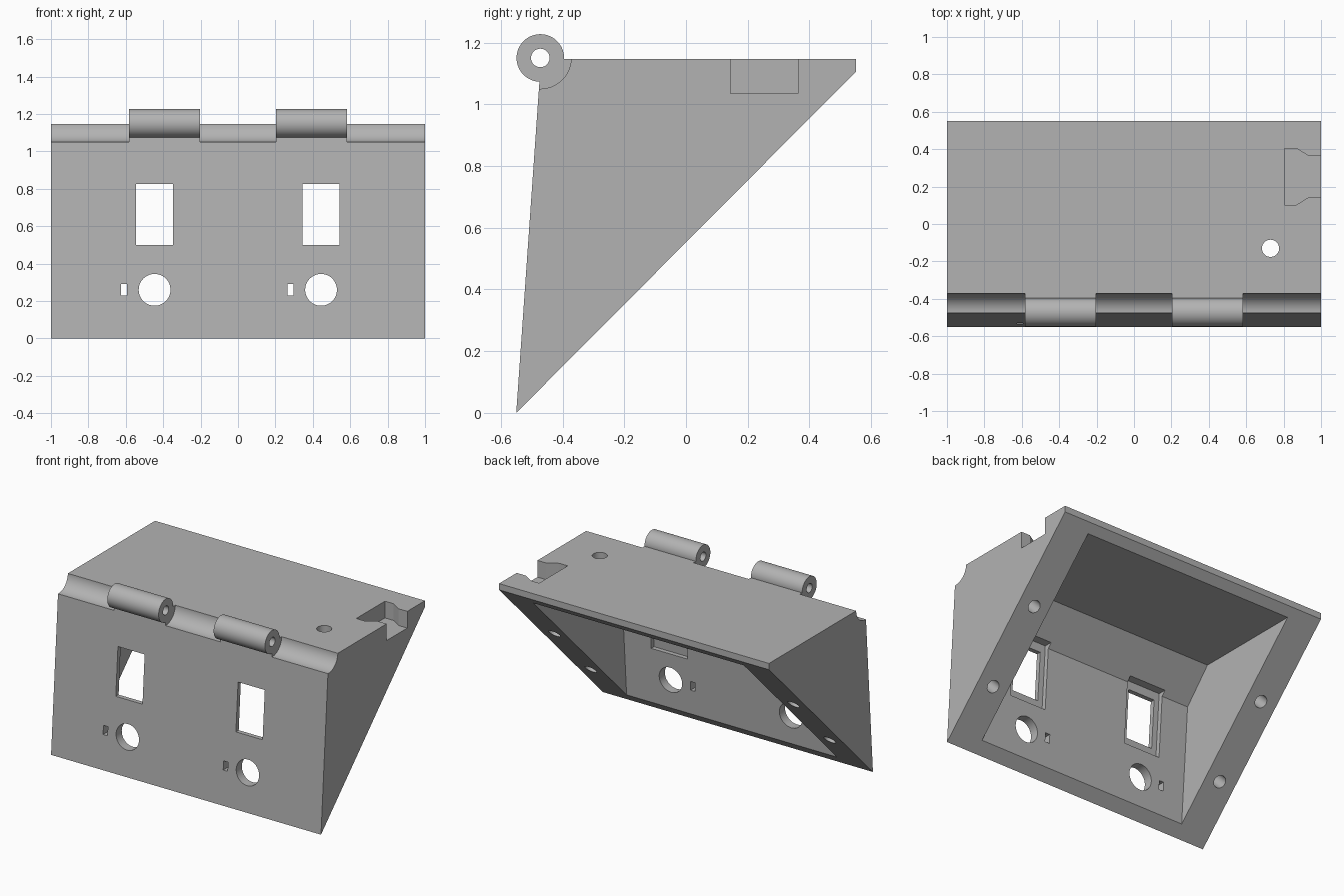
import bpy
import bmesh
from math import radians, pi
from mathutils import Vector, Matrix

if "Cube" in bpy.data.objects:
    bpy.data.objects.remove(bpy.data.objects["Cube"], do_unlink=True)

grey = bpy.data.materials.new("light grey")
grey.use_nodes = True
grey.diffuse_color = (0.45, 0.45, 0.45, 1)
grey.node_tree.nodes["Principled BSDF"].inputs["Base Color"].default_value = (0.45, 0.45, 0.45, 1)


def add_object(name, bm):
    bmesh.ops.recalc_face_normals(bm, faces=bm.faces)
    mesh = bpy.data.meshes.new(name)
    bm.to_mesh(mesh)
    bm.free()
    mesh.materials.append(grey)
    obj = bpy.data.objects.new(name, mesh)
    bpy.context.collection.objects.link(obj)
    return obj


def extrude(name, points, offset):
    bm = bmesh.new()
    face = bm.faces.new([bm.verts.new(p) for p in points])
    made = bmesh.ops.extrude_face_region(bm, geom=[face])["geom"]
    verts = [v for v in made if isinstance(v, bmesh.types.BMVert)]
    bmesh.ops.translate(bm, verts=verts, vec=offset)
    return add_object(name, bm)


def side_prism(name, profile, x0, x1):
    return extrude(name, [(x0, y, z) for y, z in profile], (x1 - x0, 0, 0))


def box(name, low, high):
    return side_prism(name, [(low[1], low[2]), (high[1], low[2]),
                             (high[1], high[2]), (low[1], high[2])], low[0], high[0])


def cylinder(name, start, end, radius, sides=48):
    start, end = Vector(start), Vector(end)
    axis = end - start
    turn = axis.to_track_quat("Z", "Y").to_matrix().to_4x4()
    bm = bmesh.new()
    bmesh.ops.create_cone(bm, cap_ends=True, segments=sides, radius1=radius, radius2=radius,
                          depth=axis.length, matrix=Matrix.Translation((start + end) / 2) @ turn)
    return add_object(name, bm)


def combine(target, tool, operation="DIFFERENCE"):
    mod = target.modifiers.new("combine", "BOOLEAN")
    mod.operation = operation
    mod.solver = "EXACT"
    mod.object = tool
    bpy.ops.object.select_all(action="DESELECT")
    bpy.context.view_layer.objects.active = target
    target.select_set(True)
    bpy.ops.object.modifier_apply(modifier=mod.name)
    bpy.data.objects.remove(tool, do_unlink=True)


TOP = 1.147
HINGE_Y, HINGE_Z = -0.472, 1.15
FRONT_SLOPE = 0.07


def front_y(z, inset):
    return -0.55 + FRONT_SLOPE * z + inset


# Wedge housing, hollow and open on the slanted underside
body = side_prism("housing", [(-0.55, 0), (front_y(TOP, 0), TOP), (0.55, TOP), (0.55, 1.105)], -1, 1)
cavity = [(front_y(-0.1, 0.06), -0.1), (front_y(0.06, 0.06), 0.06),
          (front_y(0.85, 0.06), 0.85), (-0.245, 1.057), (0.503, 1.057), (0.503, -0.1)]
combine(body, side_prism("cavity_cutter", cavity, -0.78, 0.78))

# Hinge grooves between the knuckles
for x0, x1 in ((-1.1, -0.584), (-0.204, 0.204), (0.584, 1.1)):
    combine(body, cylinder("groove_cutter", (x0, HINGE_Y, HINGE_Z), (x1, HINGE_Y, HINGE_Z), 0.1, 64))

# Hinge knuckles with a pin hole
for side in (-1, 1):
    a, b = side * 0.204, side * 0.584
    combine(body, cylinder("knuckle", (a, HINGE_Y, HINGE_Z), (b, HINGE_Y, HINGE_Z), 0.077, 64), "UNION")
    combine(body, cylinder("pin_cutter", (a - side * 0.1, HINGE_Y, HINGE_Z),
                           (b + side * 0.1, HINGE_Y, HINGE_Z), 0.03, 32))

# Front openings: window with a rear recess, round hole and small slot
for x in (-0.446, 0.444):
    combine(body, box("window_cutter", (x - 0.099, -0.7, 0.5), (x + 0.099, -0.3, 0.825)))
    recess = [(front_y(z, inset), z) for z, inset in ((0.44, 0.03), (0.88, 0.03), (0.88, 0.12), (0.44, 0.12))]
    combine(body, side_prism("recess_cutter", recess, x - 0.135, x + 0.135))
    combine(body, cylinder("round_cutter", (x, -0.7, 0.26), (x, -0.35, 0.26), 0.085))
    combine(body, box("slot_cutter", (x - 0.18, -0.7, 0.23), (x - 0.147, -0.35, 0.29)))

# Cable hole through the top
combine(body, cylinder("cable_cutter", (0.73, -0.13, 1.0), (0.73, -0.13, 1.3), 0.046))

# Flared latch notch in the left edge of the top
notch = [(1.1, 0.363), (0.935, 0.363), (0.868, 0.405), (0.805, 0.405),
         (0.805, 0.102), (0.868, 0.102), (0.935, 0.144), (1.1, 0.144)]
combine(body, extrude("notch_cutter", [(x, y, 1.035) for x, y in notch], (0, 0, 0.3)))

# Blind screw holes in the slanted side rims
foot, slant = Vector((0, -0.55, 0)), Vector((0, 1.1, 1.105))
inward = Vector((0, -1.105, 1.1)).normalized()
for x in (-0.886, 0.886):
    for t in (0.267, 0.615):
        p = foot + slant * t + Vector((x, 0, 0))
        combine(body, cylinder("screw_cutter", p - inward * 0.1, p + inward * 0.2, 0.04, 32))

bpy.ops.object.select_all(action="DESELECT")
bpy.context.view_layer.objects.active = body
body.select_set(True)
bpy.ops.object.shade_smooth_by_angle(angle=radians(30))
